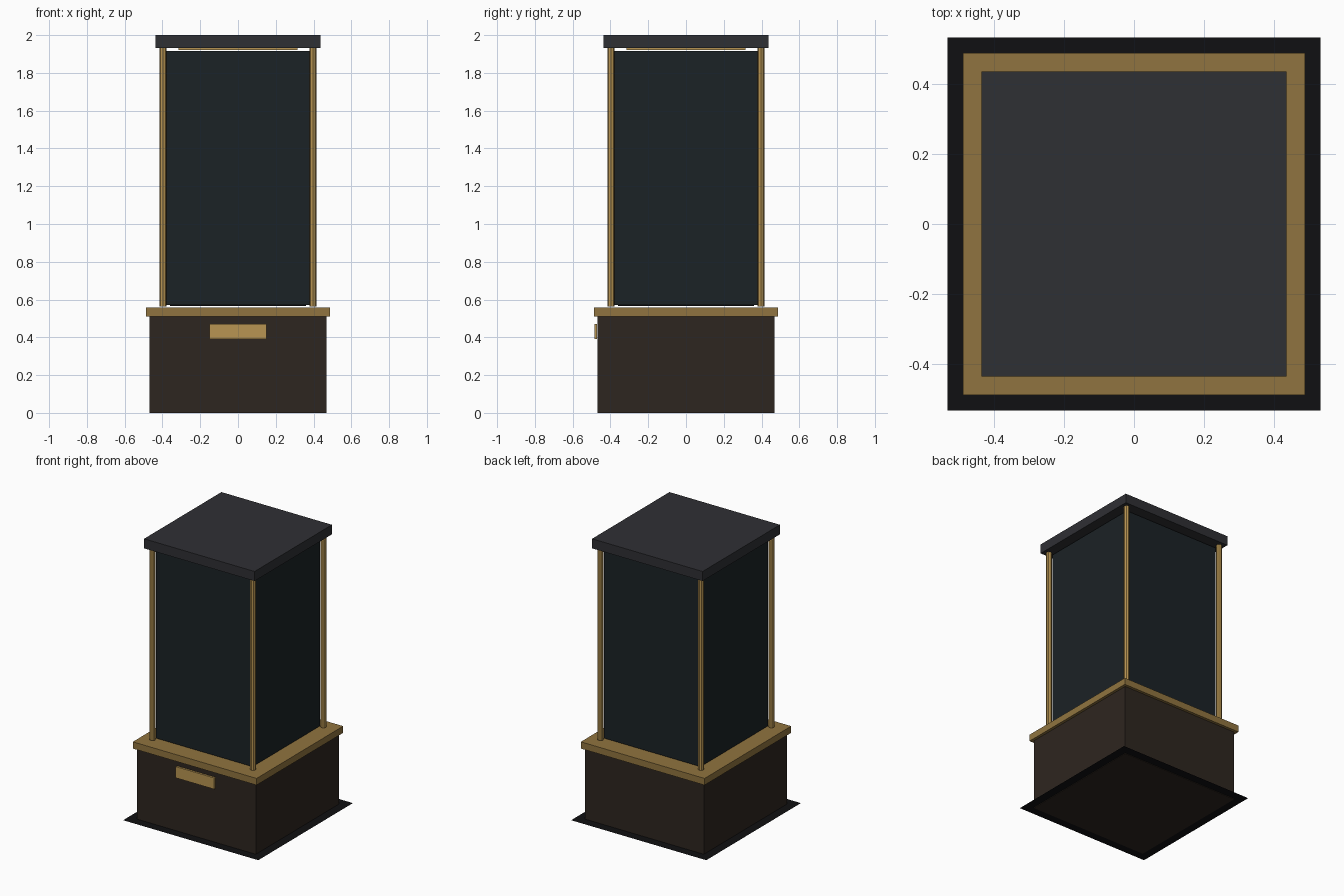
import bpy
import bmesh
from mathutils import Matrix

if "Cube" in bpy.data.objects:
    bpy.data.objects.remove(bpy.data.objects["Cube"], do_unlink=True)


def material(name, rgb, metallic=0.0, roughness=0.6):
    mat = bpy.data.materials.new(name)
    mat.use_nodes = True
    mat.diffuse_color = (*rgb, 1)
    bsdf = mat.node_tree.nodes["Principled BSDF"]
    bsdf.inputs["Base Color"].default_value = (*rgb, 1)
    bsdf.inputs["Metallic"].default_value = metallic
    bsdf.inputs["Roughness"].default_value = roughness
    return mat


def add_object(name, bm, mat):
    mesh = bpy.data.meshes.new(name)
    bm.to_mesh(mesh)
    bm.free()
    mesh.materials.append(mat)
    obj = bpy.data.objects.new(name, mesh)
    bpy.context.collection.objects.link(obj)
    return obj


def box(name, x, y, z, mat):
    """Box spanning the (low, high) range given for each axis."""
    bm = bmesh.new()
    bmesh.ops.create_cube(bm, size=1)
    for v in bm.verts:
        for i, (low, high) in enumerate((x, y, z)):
            v.co[i] = high if v.co[i] > 0 else low
    return add_object(name, bm, mat)


def slab(name, half, z, mat):
    """Centred square block."""
    return box(name, (-half, half), (-half, half), z, mat)


wood = material("dark wood", (0.027, 0.019, 0.014))
brass = material("brass", (0.48, 0.30, 0.085), 0.3, 0.4)
bronze = material("bronze trim", (0.28, 0.175, 0.05), 0.3, 0.5)
glass = material("dark glass", (0.011, 0.016, 0.019), 0.0, 0.2)
charcoal = material("charcoal", (0.028, 0.029, 0.034))
black = material("black", (0.005, 0.005, 0.006))

# Floor mat, a single thin sheet around the foot of the base
bm = bmesh.new()
bmesh.ops.create_grid(bm, x_segments=1, y_segments=1, size=0.533,
                      matrix=Matrix.Translation((0, 0, 0.004)))
add_object("floor_mat", bm, black)

# Pedestal
slab("base", 0.468, (0, 0.51), wood)
slab("base_trim", 0.488, (0.51, 0.558), bronze)
box("name_plate", (-0.152, 0.152), (-0.485, -0.471), (0.39, 0.47), brass)

# Display case
slab("display_floor", 0.36, (0.565, 0.58), black)
slab("glass_case", 0.381, (0.572, 1.915), glass)
slab("light_panel", 0.315, (1.92, 1.932), brass)
slab("roof", 0.436, (1.932, 2), charcoal)

# Corner posts
bottom, top = 0.564, 1.931
for side, sx in (("left", 1), ("right", -1)):
    for end, sy in (("front", -1), ("back", 1)):
        bm = bmesh.new()
        place = Matrix.Translation((sx * 0.397, sy * 0.397, (bottom + top) / 2))
        bmesh.ops.create_cone(bm, cap_ends=True, segments=8, radius1=0.019,
                              radius2=0.019, depth=top - bottom, matrix=place)
        add_object(f"{end}_{side}_post", bm, brass)
